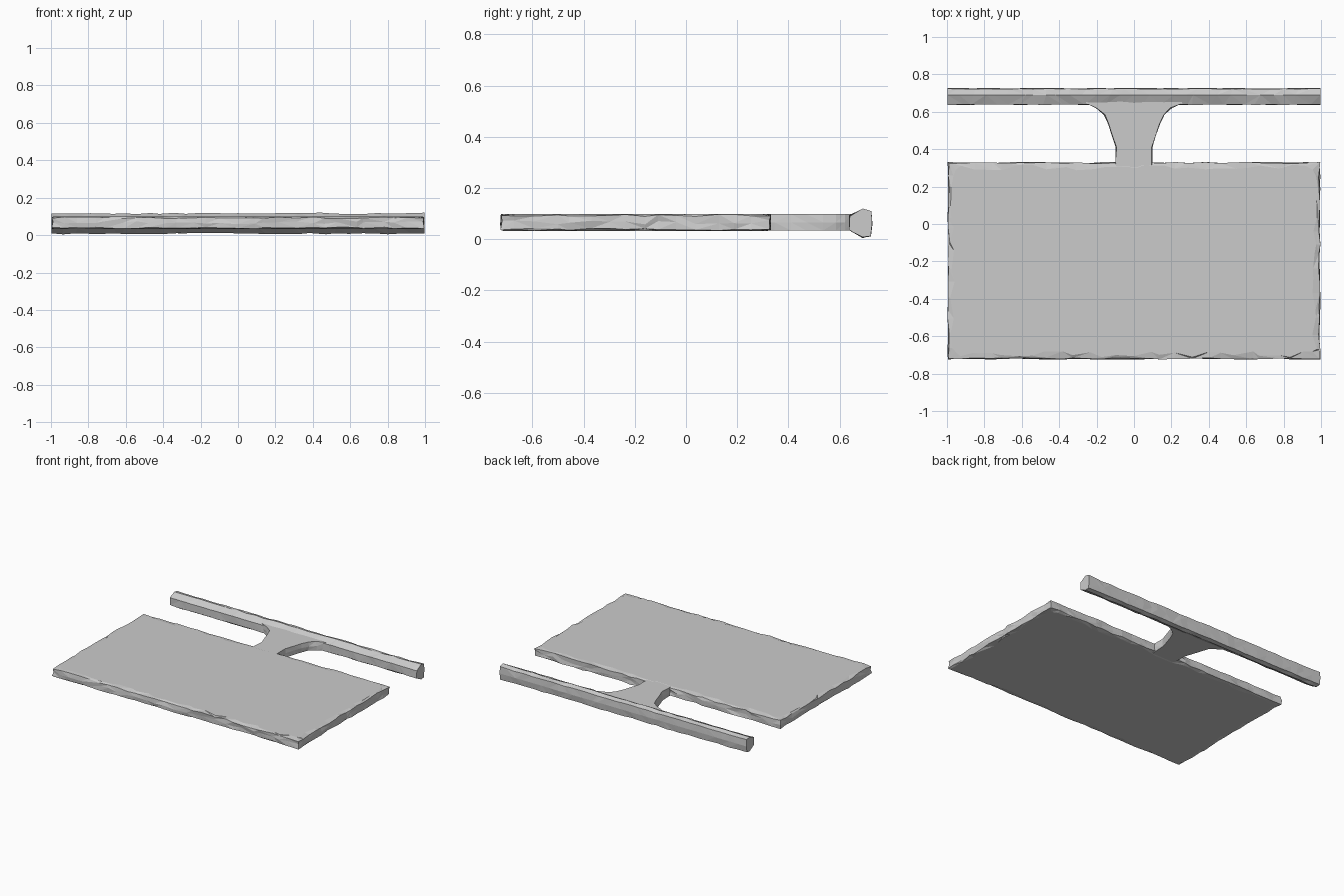
import bpy, bmesh, math, random
from mathutils import Vector

if "Cube" in bpy.data.objects:
    bpy.data.objects.remove(bpy.data.objects["Cube"])

random.seed(7)
R = random.uniform


def loft(name, rings):
    """Join equal-length rings with triangles and cap both ends."""
    bm = bmesh.new()
    loops = [[bm.verts.new(p) for p in ring] for ring in rings]
    n = len(loops[0])
    for a, b in zip(loops, loops[1:]):
        for i in range(n):
            j = (i + 1) % n
            if random.random() < 0.5:
                tris = ((a[i], a[j], b[j]), (a[i], b[j], b[i]))
            else:
                tris = ((a[i], a[j], b[i]), (a[j], b[j], b[i]))
            for t in tris:
                bm.faces.new(t)
    bm.faces.new(loops[0][::-1])
    bm.faces.new(loops[-1])
    bmesh.ops.recalc_face_normals(bm, faces=bm.faces)
    me = bpy.data.meshes.new(name)
    bm.to_mesh(me)
    bm.free()
    ob = bpy.data.objects.new(name, me)
    bpy.context.collection.objects.link(ob)
    return ob


def rect_outline(x0, x1, y0, y1, nx, ny):
    """Points around a rectangle, unevenly spaced along each side."""
    corners = [(x0, y0), (x1, y0), (x1, y1), (x0, y1)]
    pts = []
    for k in range(4):
        a, b = Vector(corners[k]), Vector(corners[(k + 1) % 4])
        n = nx if k % 2 == 0 else ny
        pts += [a.lerp(b, (i + (R(-0.3, 0.3) if i else 0)) / n) for i in range(n)]
    return pts


# board: flat slab with chipped edges
X, Y0, Y1, ZB, ZT = 0.997, -0.725, 0.332, 0.033, 0.099
outline = rect_outline(-X, X, Y0, Y1, 26, 15)


def chipped(inset_lo, inset_hi, z_lo, z_hi):
    ring = []
    for p in outline:
        d = R(inset_lo, inset_hi)
        x = max(-X + d, min(X - d, p.x))
        y = max(Y0 + d, min(Y1 - d, p.y))
        ring.append((x, y, R(z_lo, z_hi)))
    return ring


loft("board", [
    chipped(0.012, 0.045, ZB, ZB),
    chipped(0.0, 0.010, ZB + 0.001, ZB + 0.010),
    chipped(0.0, 0.009, 0.058, 0.075),
    chipped(0.0, 0.010, ZT - 0.010, ZT - 0.001),
    chipped(0.012, 0.045, ZT, ZT),
])

# neck: flared bracket joining the board to the rail
half = [(0.100, 0.30), (0.100, 0.345), (0.099, 0.41), (0.118, 0.47),
        (0.140, 0.535), (0.165, 0.585), (0.205, 0.62), (0.26, 0.645), (0.26, 0.68)]
neck = half + [(-x, y) for x, y in reversed(half)]


def neck_ring(z, shrink):
    return [(x * (1 - R(0, shrink)), y, z) for x, y in neck]


loft("neck", [neck_ring(0.034, 0.07), neck_ring(0.066, 0.02), neck_ring(0.098, 0.07)])

# rail: faceted, roughly hewn bar along the back
section = [(0.636, 0.036), (0.690, 0.006), (0.722, 0.012), (0.728, 0.060),
           (0.724, 0.108), (0.690, 0.118), (0.636, 0.093)]
rings = []
count = 30
for i in range(count + 1):
    end = i in (0, count)
    x = -X + 2 * X * i / count
    ring = []
    for y, z in section:
        s = R(0.0, 0.14)
        ring.append((x + (0 if end else R(-0.022, 0.022)),
                     0.684 + (y - 0.684) * (1 - s * 0.5),
                     0.062 + (z - 0.062) * (1.04 - s)))
    rings.append(ring)
loft("rail", rings)
